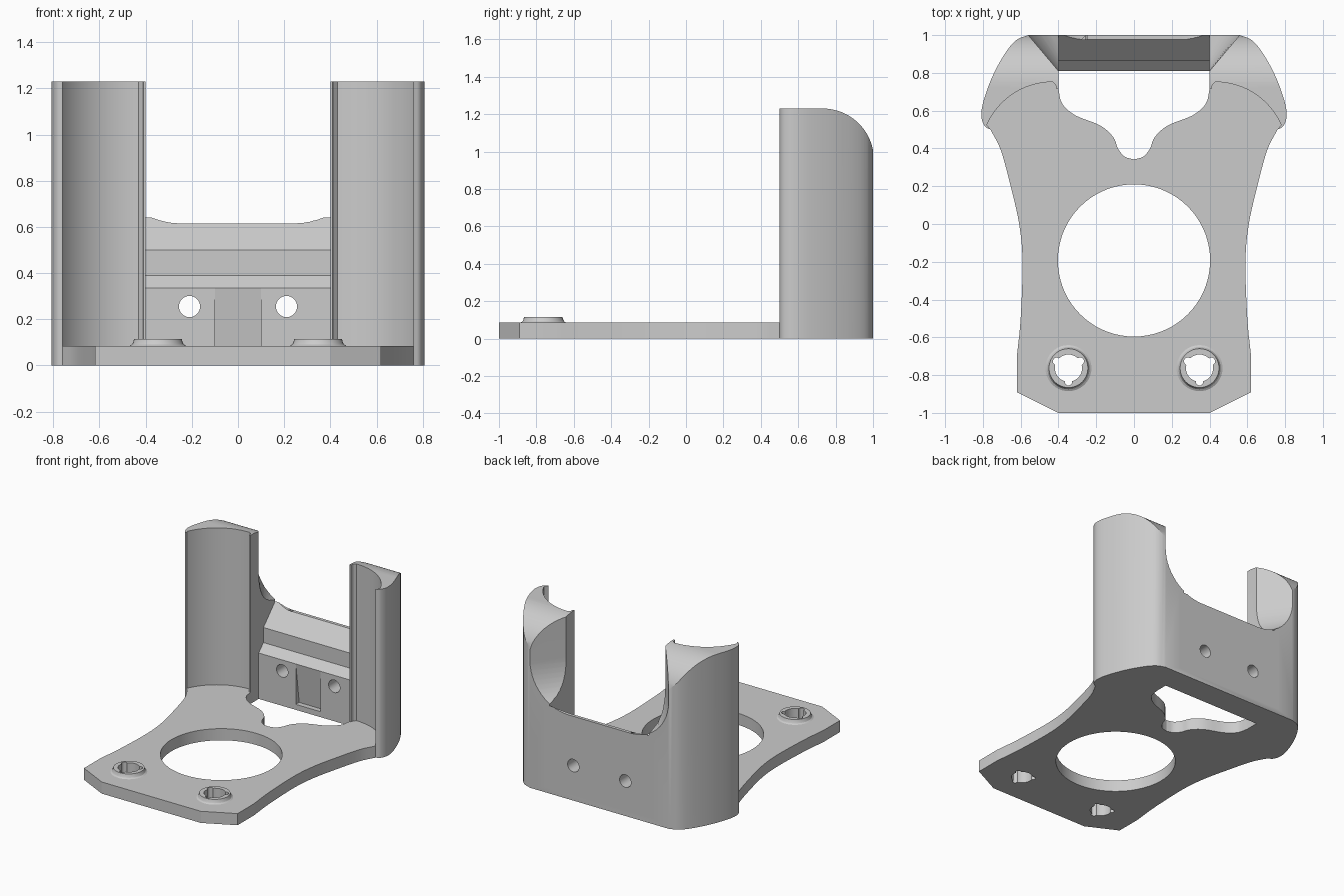
import bpy, bmesh, math
from mathutils import Vector

if "Cube" in bpy.data.objects:
    bpy.data.objects.remove(bpy.data.objects["Cube"])

grey = bpy.data.materials.new("light_grey")
grey.use_nodes = True
grey.diffuse_color = (0.6, 0.6, 0.6, 1)
grey.node_tree.nodes["Principled BSDF"].inputs["Base Color"].default_value = (0.6, 0.6, 0.6, 1)


def loft(name, rings):
    """Closed solid bridging equal-sized rings of 3D points."""
    bm = bmesh.new()
    rows = [[bm.verts.new(p) for p in ring] for ring in rings]
    n = len(rows[0])
    for a, b in zip(rows, rows[1:]):
        for i in range(n):
            j = (i + 1) % n
            bm.faces.new((a[i], a[j], b[j], b[i]))
    bm.faces.new(rows[0])
    bm.faces.new(rows[-1])
    bmesh.ops.recalc_face_normals(bm, faces=bm.faces)
    mesh = bpy.data.meshes.new(name)
    bm.to_mesh(mesh)
    bm.free()
    mesh.materials.append(grey)
    obj = bpy.data.objects.new(name, mesh)
    bpy.context.collection.objects.link(obj)
    return obj


def prism_z(name, pts, z0, z1):
    return loft(name, [[(x, y, z) for x, y in pts] for z in (z0, z1)])


def prism_x(name, pts, x0, x1):
    return loft(name, [[(x, y, z) for y, z in pts] for x in (x0, x1)])


def arc(cx, cy, rx, ry, a0, a1, n):
    angles = [math.radians(a0 + (a1 - a0) * i / n) for i in range(n + 1)]
    return [(cx + rx * math.cos(a), cy + ry * math.sin(a)) for a in angles]


def circle(cx, cy, r, n=32):
    return arc(cx, cy, r, r, 0, 360, n)[:-1]


def smooth(pts, steps=5):
    """Catmull-Rom curve through a few points."""
    p = [Vector(q) for q in pts]
    p = [2 * p[0] - p[1]] + p + [2 * p[-1] - p[-2]]
    out = []
    for a, b, c, d in zip(p, p[1:], p[2:], p[3:]):
        for i in range(steps):
            t = i / steps
            q = 0.5 * (2 * b + (c - a) * t + (2 * a - 5 * b + 4 * c - d) * t * t
                       + (3 * b - a - 3 * c + d) * t ** 3)
            out.append((q.x, q.y))
    return out + [tuple(pts[-1])]


def flip(pts):
    return [(-x, y) for x, y in reversed(pts)]


def combine(target, tool, operation):
    mod = target.modifiers.new(operation.lower(), "BOOLEAN")
    mod.operation, mod.solver, mod.object = operation, "EXACT", tool
    bpy.context.view_layer.objects.active = target
    bpy.ops.object.modifier_apply(modifier=mod.name)
    bpy.data.objects.remove(tool)


# Base plate, waisted at the sides and widening to the column feet
shell = smooth([(.76, .5), (.79, .518), (.808, .57), (.797, .65), (.75, .78),
                (.685, .9), (.625, .972), (.56, 1.0)])
waist = smooth([(.62, -.7), (.6, -.5), (.59, -.2), (.608, 0), (.653, .2), (.705, .39), (.76, .5)])
side = [(.4, -1.0), (.62, -.89)] + waist[:-1] + shell
body = prism_z("phone_free_stand_body", side + flip(side), 0, .085)
body.name = "stand_body"

# Large round hole and the waved opening in front of the rear wall
combine(body, prism_z("round_hole", circle(0, -.193, .403, 72), -.1, .2), "DIFFERENCE")
wave = [(.4, .81)] + smooth([(.4, .715), (.38, .637), (.31, .575), (.18, .522),
                             (.11, .46), (.085, .4), (.05, .357), (0, .342)])
combine(body, prism_z("opening", wave + flip(wave)[1:], -.1, .2), "DIFFERENCE")

# Columns with a hollow front and a rounded top at the back
hollow = [(.4, .715), (.41, .715), (.415, .737), (.43, .752)] + arc(.43, .37, .382, .382, 86, 24, 16)
for s in (1, -1):
    outline = [(s * x, y) for x, y in hollow + shell + [(.4, 1.0)]]
    column = prism_z("column", outline, .085, 1.23)
    corner = arc(.73, .955, .275, .275, 0, 90, 20) + [(.73, 1.4), (1.2, 1.4), (1.2, .955)]
    combine(column, prism_x("top_rounding", corner, s * .3, s * .9), "DIFFERENCE")
    combine(body, column, "UNION")

# Rear wall with a stepped, sloping front
wall = [(1.0, .04), (.81, .04), (.81, .335), (.865, .39), (.865, .5), (1.0, .64)]
combine(body, prism_x("rear_wall", wall, -.43, .43), "UNION")

# Flared U-shaped gap between the columns, above the wall
rings = []
for y in (.7, .81, 1.05):
    w = .4 + (y - .81) * .84
    half = [(w, 1.5)] + arc(.25, .925, w - .25, .31, 0, -90, 14)
    rings.append([(x, y, z) for x, z in half + flip(half)])
combine(body, loft("rear_gap", rings), "DIFFERENCE")

# Tapered notch and two screw holes in the wall
notch = [(.78, .335), (.81, .335), (.848, .04), (.78, .04)]
combine(body, prism_x("notch", notch, -.1, .1), "DIFFERENCE")
for s in (1, -1):
    ring = circle(s * .21, .255, .046, 28)
    screw = loft("screw_hole", [[(x, y, z) for x, z in ring] for y in (.7, 1.1)])
    combine(body, screw, "DIFFERENCE")

# Raised bosses with three-lobed keyholes
for s in (1, -1):
    cx, cy = s * .347, -.763
    steps = [(.115, .07), (.122, .085), (.112, .091), (.107, .1), (.103, .115)]
    boss = loft("boss", [[(x, y, z) for x, y in circle(cx, cy, r, 40)] for r, z in steps])
    combine(body, boss, "UNION")
    combine(body, prism_z("keyhole", circle(cx, cy, .072), -.1, .2), "DIFFERENCE")
    for angle in (30, 150, 270):
        a = math.radians(angle)
        lobe = circle(cx + .072 * math.cos(a), cy + .072 * math.sin(a), .02, 16)
        combine(body, prism_z("lobe", lobe, -.1, .2), "DIFFERENCE")

bpy.ops.object.select_all(action="DESELECT")
body.select_set(True)
bpy.context.view_layer.objects.active = body
bpy.ops.object.shade_smooth_by_angle(angle=math.radians(25))
